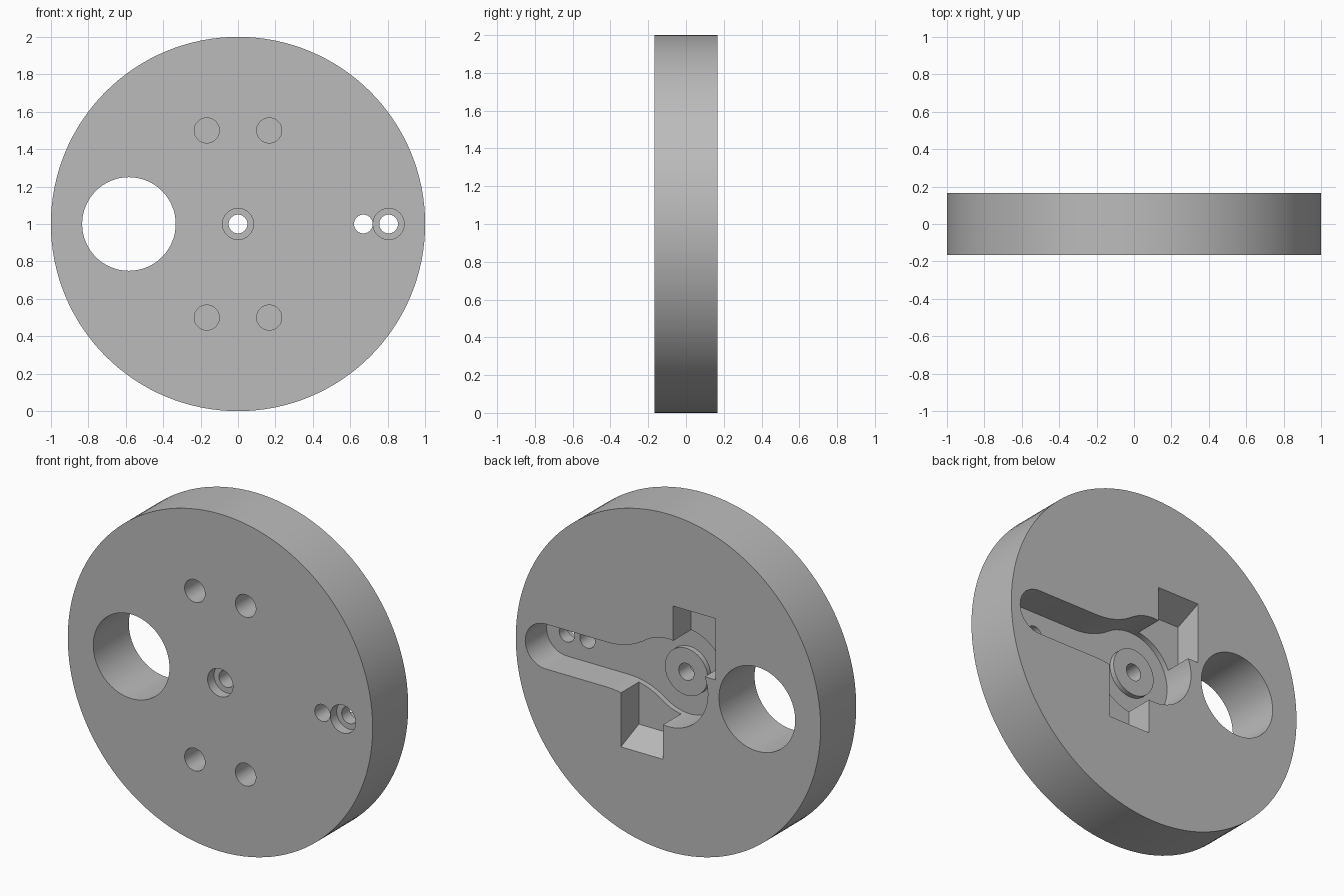
import bpy, bmesh
from math import cos, sin, pi, sqrt, atan2
from mathutils import Vector

cube = bpy.data.objects.get("Cube")
if cube:
    bpy.data.objects.remove(cube)

HALF = 1 / 6      # half the disc thickness
MID = 1.0         # height of the disc centre
OVER = 0.02       # how far cutters pass the faces


def prism(name, points, direction):
    """Extrude a closed loop of 3D points along a direction."""
    bm = bmesh.new()
    face = bm.faces.new([bm.verts.new(p) for p in points])
    grown = bmesh.ops.extrude_face_region(bm, geom=[face])["geom"]
    verts = [g for g in grown if isinstance(g, bmesh.types.BMVert)]
    bmesh.ops.translate(bm, verts=verts, vec=direction)
    bmesh.ops.recalc_face_normals(bm, faces=bm.faces)
    mesh = bpy.data.meshes.new(name)
    bm.to_mesh(mesh)
    bm.free()
    obj = bpy.data.objects.new(name, mesh)
    bpy.context.collection.objects.link(obj)
    return obj


def arc(cx, cz, r, a0, a1, n):
    return [(cx + r * cos(a0 + (a1 - a0) * i / n),
             cz + r * sin(a0 + (a1 - a0) * i / n)) for i in range(n + 1)]


def plate(name, outline, y0, y1):
    """Prism from an (x, z) outline around the disc centre."""
    return prism(name, [(x, y0, MID + z) for x, z in outline], Vector((0, y1 - y0, 0)))


def rod(name, x, z, r, y0, y1, n=48):
    return plate(name, arc(x, z, r, 0, 2 * pi, n)[:-1], y0, y1)


def cut(target, cutter):
    cutter.hide_render = True
    mod = target.modifiers.new("cut", "BOOLEAN")
    mod.operation = "DIFFERENCE"
    mod.solver = "EXACT"
    mod.object = cutter
    bpy.context.view_layer.objects.active = target
    bpy.ops.object.modifier_apply(modifier=mod.name)
    bpy.data.objects.remove(cutter)


# Main disc
disc = rod("wheel_disc", 0, 0, 1, -HALF, HALF, 128)

# Arm pocket in the back: round hub end blended into a straight slot
hub_r, slot_r, slot_x, blend_x = 0.26, 0.133, 0.805, 0.4
blend_r = (blend_x**2 + slot_r**2 - hub_r**2) / (2 * (hub_r - slot_r))
blend_z = slot_r + blend_r
tangent = atan2(blend_z, blend_x)
upper = arc(blend_x, blend_z, blend_r, -pi / 2, tangent - pi, 12)
lower = [(x, -z) for x, z in reversed(upper)]
outline = (arc(slot_x, 0, slot_r, -pi / 2, pi / 2, 20) + upper
           + arc(0, 0, hub_r, tangent, 2 * pi - tangent, 40)[1:-1] + lower)
pocket = plate("arm_pocket", outline, HALF - 0.2, HALF + OVER)
# Raised hub seat left standing in the pocket
cut(pocket, rod("hub_seat", 0, 0, 0.14, HALF - 0.3, HALF - 0.17))
cut(disc, pocket)

# Two opposite notches with a sloped outer end
depth, slope = 0.168, 0.42
for s in (1, -1):
    profile = [(HALF + OVER, 0.1), (HALF + OVER, 0.463 + OVER * slope),
               (HALF - depth, 0.463 - depth * slope), (HALF - depth, 0.1)]
    notch = prism("side_notch", [(-s * 0.31, y, MID + s * z) for y, z in profile],
                  Vector((s * 0.277, 0, 0)))
    cut(disc, notch)

# Large opening and through holes
for x, r in ((-0.583, 0.25), (0, 0.05), (0.67, 0.05), (0.805, 0.05)):
    cut(disc, rod("through_hole", x, 0, r, -HALF - OVER, HALF + OVER, 64))

# Screw head recesses in the front
for x in (0, 0.805):
    cut(disc, rod("screw_recess", x, 0, 0.083, -HALF - OVER, -HALF + 0.06))

# Four blind holes in the front
for x in (-1, 1):
    for z in (-1, 1):
        cut(disc, rod("blind_hole", x / 6, z / 2, 0.067, -HALF - OVER, -HALF + 0.17))

# Single grey colour
grey = bpy.data.materials.new("plain_grey")
grey.use_nodes = True
colour = (0.5, 0.5, 0.5, 1)
grey.diffuse_color = colour
grey.node_tree.nodes["Principled BSDF"].inputs["Base Color"].default_value = colour
disc.data.materials.clear()
disc.data.materials.append(grey)
for poly in disc.data.polygons:
    poly.material_index = 0

# Smooth round walls, sharp edges
bpy.ops.object.select_all(action="DESELECT")
disc.select_set(True)
bpy.context.view_layer.objects.active = disc
bpy.ops.object.shade_smooth_by_angle(angle=pi / 6)
